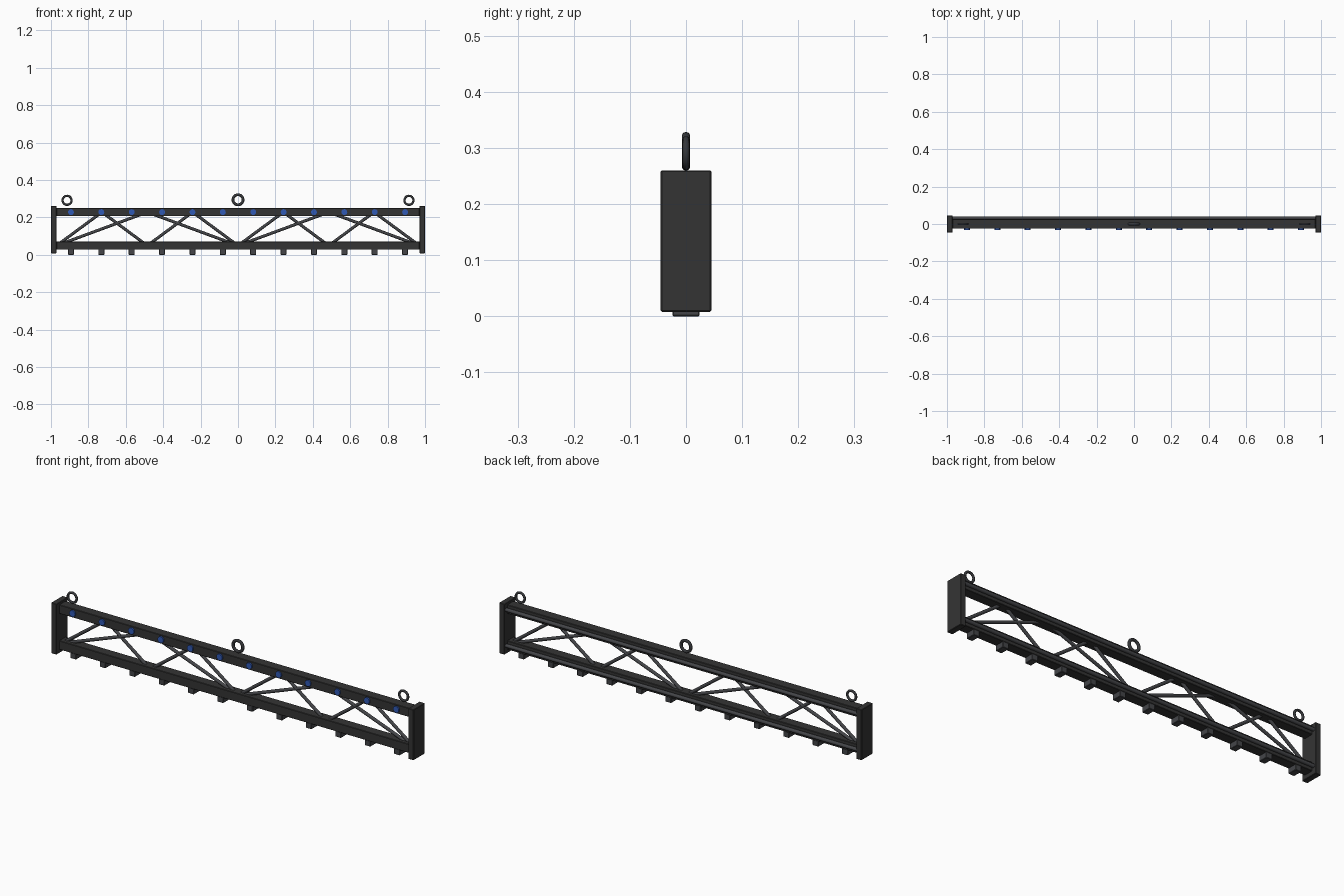
import bpy, math
from mathutils import Vector

if "Cube" in bpy.data.objects:
    bpy.data.objects.remove(bpy.data.objects["Cube"])


def material(name, rgb):
    m = bpy.data.materials.new(name)
    m.diffuse_color = (*rgb, 1)
    m.use_nodes = True
    m.node_tree.nodes["Principled BSDF"].inputs["Base Color"].default_value = m.diffuse_color
    return m


BLACK = material("black_paint", (0.034, 0.034, 0.034))
STEEL = material("dark_steel", (0.058, 0.060, 0.066))
RING = material("ring_steel", (0.036, 0.038, 0.042))
BLUE = material("blue_socket", (0.03, 0.10, 0.46))


def finish(name, mat, smooth=False):
    ob = bpy.context.object
    ob.name = name
    ob.data.materials.append(mat)
    if smooth:
        bpy.ops.object.shade_smooth_by_angle(angle=math.radians(40))
    return ob


def box(name, center, size, mat, bevel=0.0):
    bpy.ops.mesh.primitive_cube_add(size=1, location=center)
    bpy.context.object.scale = size
    bpy.ops.object.transform_apply(location=False, rotation=False, scale=True)
    ob = finish(name, mat)
    if bevel:
        mod = ob.modifiers.new("edge", 'BEVEL')
        mod.width, mod.segments = bevel, 1


def rod(name, a, b, radius, mat, sides=12):
    a, b = Vector(a), Vector(b)
    d = b - a
    bpy.ops.mesh.primitive_cylinder_add(
        vertices=sides, radius=radius, depth=d.length, location=(a + b) / 2,
        rotation=d.to_track_quat('Z', 'Y').to_euler())
    finish(name, mat, True)


END, TOP, LOW = 0.97, 0.228, 0.049

# Chords, with a conduit along the back of each
for label, z in (("top", TOP), ("bottom", LOW)):
    box(label + "_chord", (0, 0, z), (2 * END, 0.05, 0.044), BLACK, 0.002)
    rod(label + "_conduit", (-END, 0.032, z), (END, 0.032, z), 0.009, STEEL)

# End plates
for s in (-1, 1):
    box("end_plate", (s * 0.985, 0, 0.134), (0.03, 0.09, 0.252), BLACK, 0.002)

# Short and long lattice braces
for count in (8, 4):
    step = 2 * END / count
    for i in range(count):
        z0, z1 = (LOW, TOP) if i % 2 == 0 else (TOP, LOW)
        x = -END + i * step
        rod("brace", (x, 0, z0), (x + step, 0, z1), 0.008, STEEL)

# Sockets on the front and clamps underneath
for i in range(12):
    x = -0.893 + i * 0.1624
    rod("socket", (x, -0.022, TOP), (x, -0.032, TOP), 0.016, BLUE)
    box("clamp", (x, 0, 0.0145), (0.032, 0.048, 0.029), STEEL, 0.002)

# Lifting rings
for x, z, major, minor in ((-0.914, 0.291, 0.024, 0.006),
                           (0, 0.294, 0.027, 0.0075),
                           (0.914, 0.291, 0.024, 0.006)):
    bpy.ops.mesh.primitive_torus_add(
        major_radius=major, minor_radius=minor, major_segments=32,
        minor_segments=12, location=(x, 0, z), rotation=(math.pi / 2, 0, 0))
    finish("lifting_ring", RING, True)
